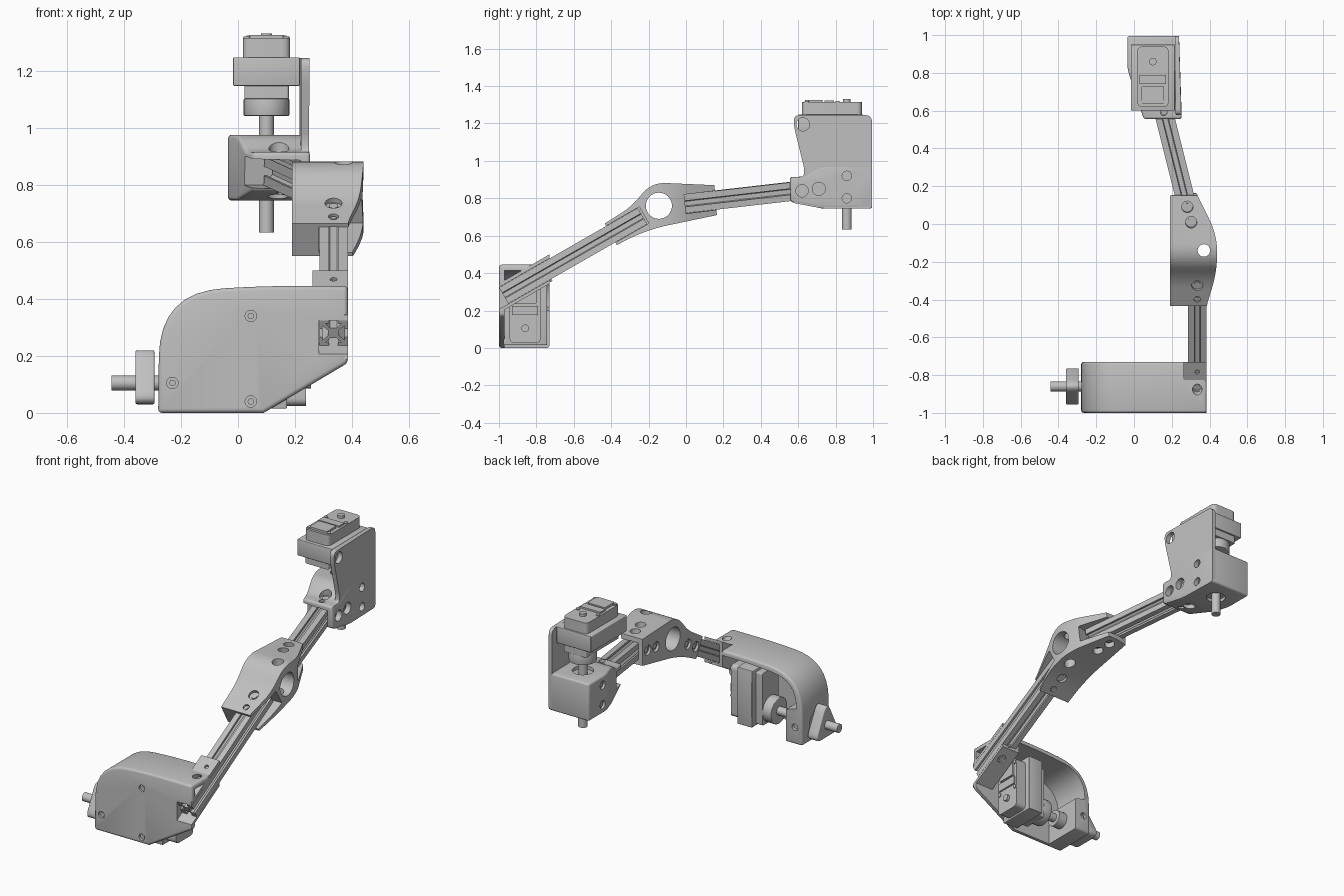
import bpy, bmesh, math
from mathutils import Vector, Matrix

if "Cube" in bpy.data.objects:
    bpy.data.objects.remove(bpy.data.objects["Cube"])

grey = bpy.data.materials.new("plain grey")
grey.use_nodes = True
tone = (0.53, 0.53, 0.53, 1)
grey.diffuse_color = tone
grey.node_tree.nodes["Principled BSDF"].inputs["Base Color"].default_value = tone

X, Y, Z = Vector((1, 0, 0)), Vector((0, 1, 0)), Vector((0, 0, 1))
parts = []


def frame(x, z, origin=(0, 0, 0)):
    """Matrix whose local x and z point along the given directions."""
    x, z = Vector(x).normalized(), Vector(z).normalized()
    m = Matrix((x, z.cross(x), z)).transposed().to_4x4()
    m.translation = Vector(origin)
    return m


SIDE = frame(Y, X)    # profiles drawn in y, z
FRONT = frame(X, -Y)  # profiles drawn in x, z
TOP = frame(X, Z)     # profiles drawn in x, y


def make(name, bm, m):
    bmesh.ops.recalc_face_normals(bm, faces=bm.faces)
    bm.transform(m)
    me = bpy.data.meshes.new(name)
    bm.to_mesh(me)
    bm.free()
    me.materials.append(grey)
    ob = bpy.data.objects.new(name, me)
    bpy.context.collection.objects.link(ob)
    parts.append(ob)
    return ob


def rounded(points):
    """Outline with each (x, y, r) corner replaced by a curve."""
    out = []
    for i, p in enumerate(points):
        c = Vector(p[:2])
        if len(p) < 3:
            out.append(c)
            continue
        ends = []
        for q in (points[i - 1], points[(i + 1) % len(points)]):
            edge = Vector(q[:2]) - c
            share = p[2] / (p[2] + (q[2] if len(q) > 2 else 0))
            ends.append(c + edge.normalized() * min(p[2], edge.length * share * 0.96))
        a, b = ends
        out += [a * (1 - t) ** 2 + c * 2 * t * (1 - t) + b * t * t
                for t in (k / 8 for k in range(9))]
    return out


def prism(name, points, low, high, m):
    bm = bmesh.new()
    face = bm.faces.new([bm.verts.new((*p, low)) for p in rounded(points)])
    ext = bmesh.ops.extrude_face_region(bm, geom=[face])
    moved = [v for v in ext["geom"] if isinstance(v, bmesh.types.BMVert)]
    bmesh.ops.translate(bm, verts=moved, vec=(0, 0, high - low))
    return make(name, bm, m)


def box(name, u, v, w, m, r=0.0):
    corners = [(u[0], v[0]), (u[1], v[0]), (u[1], v[1]), (u[0], v[1])]
    return prism(name, [(*c, r) for c in corners] if r else corners, *w, m)


def cylinder(name, r, low, high, m, at=(0, 0)):
    bm = bmesh.new()
    bmesh.ops.create_cone(bm, cap_ends=True, segments=32, radius1=r, radius2=r,
                          depth=high - low)
    return make(name, bm, m @ Matrix.Translation((*at, (low + high) / 2)))


def bake(ob, mod):
    dg = bpy.context.evaluated_depsgraph_get()
    me = bpy.data.meshes.new_from_object(ob.evaluated_get(dg))
    ob.modifiers.remove(mod)
    ob.data = me


def bevel(ob, width):
    mod = ob.modifiers.new("bevel", "BEVEL")
    mod.width, mod.segments, mod.limit_method = width, 3, "ANGLE"
    mod.angle_limit = math.radians(40)
    bake(ob, mod)
    return ob


def boolean(ob, other, operation="DIFFERENCE"):
    mod = ob.modifiers.new("cut", "BOOLEAN")
    mod.operation, mod.object, mod.solver = operation, other, "EXACT"
    bake(ob, mod)
    parts.remove(other)
    bpy.data.objects.remove(other)


def drill(ob, p, d, r, length=0.15, screw=True):
    """Bore outwards from p along d, with a screw head on its floor."""
    side = Vector(d).orthogonal()
    m = frame(side, d, p)
    boolean(ob, cylinder("bore", r, 0, length, m))
    if screw:
        cylinder("screw_head", r * 0.55, -0.005, 0.006, m)


# Slotted beams
class Beam:
    def __init__(self, name, start, end):
        self.start, end = Vector(start), Vector(end)
        self.d = (end - self.start).normalized()
        self.side = self.d.cross(Z).normalized()
        self.up = self.side.cross(self.d)
        self.m = frame(self.side, self.d, start)
        self.length = (end - self.start).length
        quarter = [(.05, -.05), (.05, -.016), (.038, -.016), (.038, -.028), (.02, -.012),
                   (.02, .012), (.038, .028), (.038, .016), (.05, .016)]
        outline = []
        for k in range(4):
            turn = Matrix.Rotation(k * math.pi / 2, 2)
            outline += [turn @ Vector(p) for p in quarter]
        # plain tuples mark square corners
        prism(name, [tuple(p) for p in outline], 0, self.length, self.m)

    def at(self, y):
        return self.start + self.d * ((y - self.start.y) / self.d.y)

    def channel(self, u, low, high):
        return box("channel", u, (-0.051, 0.051), (low, high), self.m)


lower = Beam("lower_beam", (0.335, -0.975, 0.28), (0.335, -0.233, 0.705))
upper = Beam("upper_beam", (0.31, -0.02, 0.77), (0.14, 0.66, 0.848))

# Base housing: curved shell with a bearing block at its right end
shell = prism("base_shell", [(-.28, 0), (-.275, .425, .23), (.1, .445, .1), (.385, .445),
                             (.385, .175), (.09, 0)], 0.73, 1.0, FRONT)
bevel(shell, 0.014)
boolean(shell, prism("hollow", [(-.17, -.1), (-.17, .2), (-.24, .22), (-.235, .39, .16),
                                (.1, .415, .1), (.5, .415), (.5, -.1)], 0.6, 0.97, FRONT))
boolean(shell, lower.channel((-0.051, 0.2), -0.1, 1))
for x, z in ((.045, .34), (.045, .04), (-.23, .105)):
    drill(shell, (x, -0.985, z), -Y, 0.02)
drill(shell, (-.23, -.75, .105), Y, 0.02)
drill(shell, (-.27, -.86, .105), -X, 0.055, screw=False)

# Clamp that holds the lower beam in the base
clamp = prism("base_clamp", [(-1, .187), (-.73, .343), (-.73, .5), (-1, .344)],
              0.262, 0.385, SIDE)
boolean(clamp, lower.channel((-0.051, 0.2), -0.1, 1))
for y, r in ((-.83, .025), (-.75, .012)):
    drill(clamp, lower.at(y) + lower.up * 0.056, lower.up, r)
    drill(shell, lower.at(y) + lower.up * 0.052, lower.up, r, screw=False)
    drill(clamp, lower.at(y) - lower.up * 0.056, -lower.up, r)

# Elbow bracket: side profile trimmed by the plan outline
elbow = prism("elbow_bracket", [(-.435, .665), (-.37, .55), (-.21, .632, .12), (.165, .71),
                                (.152, .87), (-.185, .885, .08), (-.29, .757, .06)],
              0.1, 0.5, SIDE)
boolean(elbow, prism("plan", [(.19, -.5), (.385, -.5), (.385, -.43, .03), (.44, -.25, .09),
                              (.44, -.06, .09), (.325, .175, .02), (.19, .15)],
                     0.4, 1, TOP), "INTERSECT")
boolean(elbow, lower.channel((-0.051, 0.3), 0.3, lower.length + 0.01))
boolean(elbow, upper.channel((-0.051, 0.3), -0.01, 0.5))
drill(elbow, (0, -.145, .76), X, 0.07, 0.6, False)
drill(elbow, (.37, -.14, .5), Z, 0.033, 0.6, False)
for beam, y, r in ((lower, -.29, .03), (lower, -.365, .018), (upper, .1, .03), (upper, .02, .03)):
    p = beam.at(y)
    drill(elbow, p + beam.up * 0.057, beam.up, r)
    drill(elbow, p - beam.up * 0.057, -beam.up, r)
    drill(elbow, (0.205, p.y, p.z), -X, 0.03)

# Wrist bracket: bearing block and upright side plate
block = prism("wrist_block", [(.56, .78), (.73, .745), (.995, .745), (.995, .975),
                              (.72, .975, .04), (.63, .915, .03), (.555, .915)],
              -0.2, 0.4, SIDE)
boolean(block, prism("plan", [(-.035, 1.1), (-.035, .82, .03), (.07, .5), (.255, .5),
                              (.235, 1.1)], 0.5, 1.5, TOP), "INTERSECT")
bevel(block, 0.012)
plate = prism("wrist_plate", [(.575, 1.245, .035), (.995, 1.245, .04), (.995, .745, .02),
                              (.73, .745, .05), (.575, .775, .01), (.558, .915, .02),
                              (.63, .915, .02), (.632, .96, .02), (.578, 1.18, .025)],
              0.1, 0.4, SIDE)
boolean(plate, prism("plan", [(.222, .5), (.253, .5), (.235, 1.1), (.215, 1.1)],
                     0.5, 1.5, TOP), "INTERSECT")
boolean(block, upper.channel((-0.13, 0.051), 0.5, upper.length + 0.01))
drill(plate, (.1, .625, 1.195), X, 0.035, 0.3, False)
for y, z, r in ((.62, .84, .033), (.71, .85, .035), (.86, .92, .025), (.86, .8, .025)):
    drill(plate, (.1, y, z), X, r, 0.3, False)
    drill(block, (.215, y, z), X, r)
    if y > 0.8:
        drill(block, (-.02, y, z), -X, r)
for y, r in ((.655, .035), (.6, .018)):
    drill(block, upper.at(y) + upper.up * 0.056, upper.up, r)
    drill(block, upper.at(y) - upper.up * 0.056, -upper.up, r)
drill(block, (.1, .86, .955), Z, 0.06, 0.1, False)
drill(block, (.1, .86, .765), -Z, 0.055, 0.1, False)


# Motor with its shaft, drawn along local z from the shaft tip
def motor(m):
    cylinder("motor_shaft", 0.026, 0, 0.43, m)
    bevel(cylinder("motor_coupling", 0.08, 0.41, 0.47, m), 0.004)
    box("motor_front_case", (-.078, .078), (-.08, .24), (.47, .52), m, 0.01)
    bevel(box("motor_mount", (-.117, .117), (-.09, .26), (.515, .615), m), 0.004)
    box("motor_rear_case", (-.083, .083), (-.08, .24), (.61, .682), m, 0.03)
    box("motor_cap", (-.06, .06), (.13, .225), (.68, .694), m, 0.01)
    box("motor_connector", (-.07, .07), (.07, .12), (.68, .692), m)
    cylinder("motor_rear_pivot", 0.02, 0.68, 0.699, m)
    for u in (-.068, .068):
        for v in (.05, .215):
            cylinder("motor_screw", 0.012, 0.67, 0.688, m, (u, v))


motor(frame(-X, Z, (.1, .86, .632)))
base_axis = frame(Y, X, (-.443, -.86, .105))
motor(base_axis)
cylinder("base_shaft_collar", 0.05, 0.25, 0.33, base_axis)

# Rounded triangular horn on the base shaft
horn = prism("base_horn", [(-.115, -.075, .06), (.115, -.075, .06), (0, .15, .08)],
             0.083, 0.15, base_axis)
bevel(horn, 0.006)

bpy.ops.object.select_all(action="DESELECT")
for ob in parts:
    ob.select_set(True)
bpy.context.view_layer.objects.active = parts[0]
bpy.ops.object.shade_smooth_by_angle(angle=math.radians(35))
